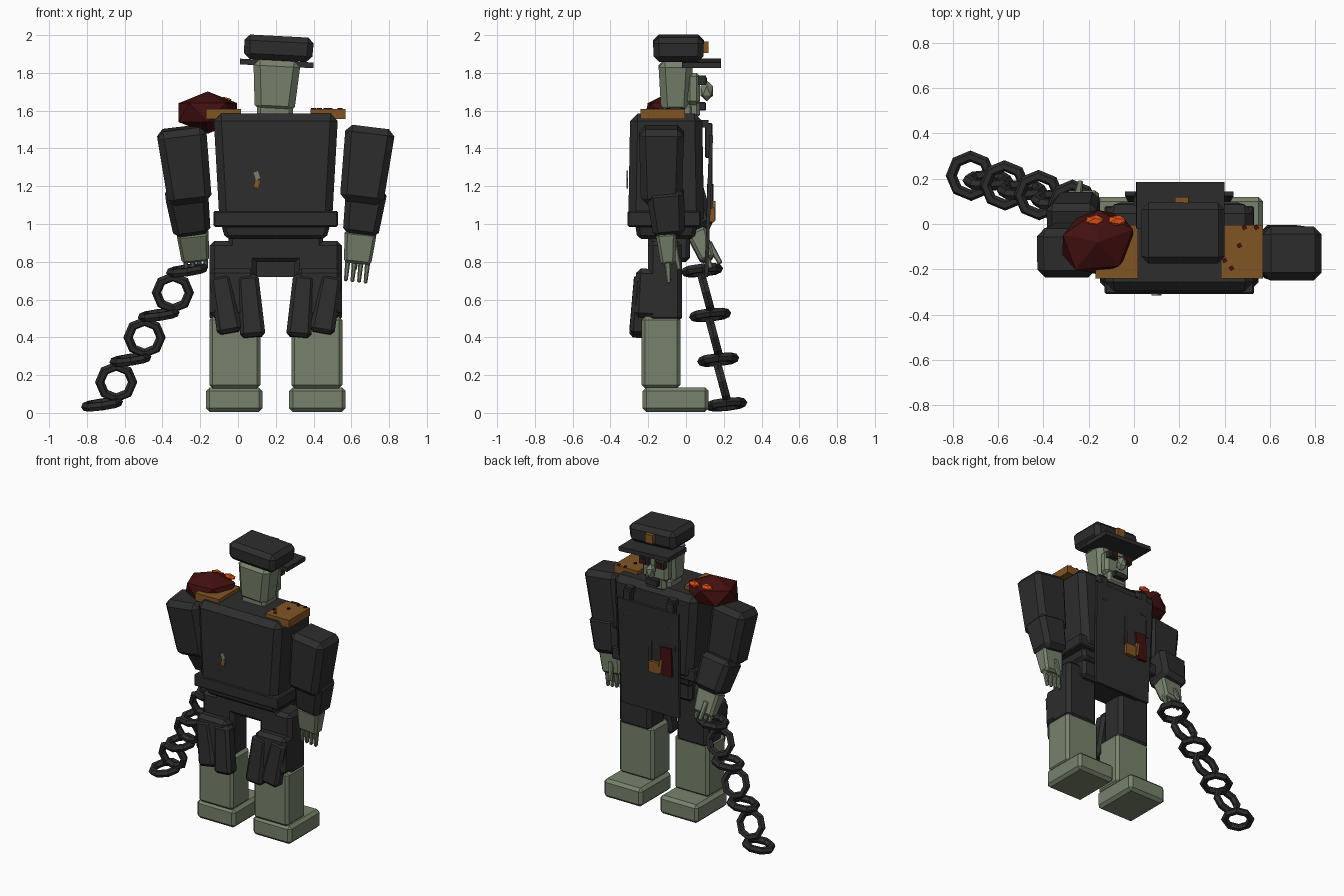
import bpy, bmesh, math
from mathutils import Matrix, Vector, Euler

if "Cube" in bpy.data.objects:
    bpy.data.objects.remove(bpy.data.objects["Cube"])


def material(name, rgb):
    m = bpy.data.materials.new(name)
    m.use_nodes = True
    m.diffuse_color = (*rgb, 1)
    bsdf = m.node_tree.nodes["Principled BSDF"]
    bsdf.inputs["Base Color"].default_value = (*rgb, 1)
    bsdf.inputs["Roughness"].default_value = 0.9
    return m


DARK = material("charcoal cloth", (0.026, 0.026, 0.026))
SKIN = material("grey green", (0.185, 0.225, 0.15))
BRASS = material("dull brass", (0.22, 0.09, 0.018))
RED = material("dark red", (0.055, 0.005, 0.005))
GLOW = material("glowing orange", (0.75, 0.08, 0.006))


def finish(bm, name, mat, loc=(0, 0, 0), rot=(0, 0, 0)):
    mesh = bpy.data.meshes.new(name)
    bm.to_mesh(mesh)
    bm.free()
    mesh.materials.append(mat)
    ob = bpy.data.objects.new(name, mesh)
    ob.location = loc
    ob.rotation_euler = [math.radians(a) for a in rot]
    bpy.context.collection.objects.link(ob)
    return ob


def box(name, mat, x, y, z, rot=(0, 0, 0), bevel=0.0, bottom=(1, 1), top=(1, 1)):
    """Box from (min, max) ranges, with scaled ends and a flat chamfer."""
    bm = bmesh.new()
    bmesh.ops.create_cube(bm, size=1)
    size = [r[1] - r[0] for r in (x, y, z)]
    for v in bm.verts:
        s = top if v.co.z > 0 else bottom
        v.co = Vector((v.co.x * size[0] * s[0], v.co.y * size[1] * s[1], v.co.z * size[2]))
    if bevel:
        bmesh.ops.bevel(bm, geom=bm.edges[:], offset=bevel, segments=1, affect='EDGES')
    return finish(bm, name, mat, [(r[0] + r[1]) / 2 for r in (x, y, z)], rot)


def blob(name, mat, loc, size, rot=(0, 0, 0), detail=1):
    bm = bmesh.new()
    bmesh.ops.create_icosphere(bm, subdivisions=detail, radius=1, matrix=Matrix.Diagonal((*size, 1)))
    return finish(bm, name, mat, loc, rot)


def link(name, loc, rot):
    """Octagonal chain ring."""
    bpy.ops.mesh.primitive_torus_add(major_segments=8, minor_segments=6, major_radius=0.087,
                                     minor_radius=0.025, location=loc,
                                     rotation=[math.radians(a) for a in rot])
    ob = bpy.context.object
    ob.name = name
    ob.data.materials.append(DARK)


CX = 0.2  # centre line of the body

# Torso, belt and pelvis
box("torso", DARK, (-0.13, 0.53), (-0.31, 0.1), (0.99, 1.585), bevel=0.04, bottom=(0.9, 0.98), top=(1, 0.93))
box("belt", DARK, (-0.13, 0.53), (-0.31, 0.08), (0.985, 1.07), bevel=0.008)
box("coat_hem", DARK, (-0.09, 0.49), (-0.27, 0.06), (0.92, 1.0), bevel=0.02, bottom=(0.92, 0.92))
box("pelvis", DARK, (-0.05, 0.45), (-0.2, 0.02), (0.8, 0.95), bevel=0.02)
box("back_tag_top", SKIN, (0.085, 0.115), (-0.315, -0.306), (1.235, 1.28), rot=(0, -20, 0))
box("back_tag_bottom", BRASS, (0.085, 0.115), (-0.315, -0.306), (1.19, 1.235), rot=(0, 15, 0))

# Apron with straps, buckle and red pouch
box("apron", DARK, (-0.04, 0.44), (0.11, 0.13), (0.72, 1.47), rot=(-2, 0, 0), bottom=(0.94, 1))
for side in (-1, 1):
    sx = CX + side * 0.17
    box("apron_strap", DARK, (sx - 0.03, sx + 0.03), (0.1, 0.14), (1.35, 1.535), bevel=0.006)
    box("strap_over_shoulder", DARK, (sx - 0.03, sx + 0.03), (-0.02, 0.12), (1.51, 1.55))
box("hanging_cord", DARK, (0.175, 0.195), (0.125, 0.14), (1.08, 1.42))
box("hanging_cord_short", DARK, (-0.01, 0.01), (0.125, 0.14), (1.2, 1.42))
box("buckle", BRASS, (0.11, 0.19), (0.11, 0.15), (1.01, 1.09))
box("pouch", RED, (0.01, 0.1), (0.11, 0.145), (1.01, 1.21), rot=(0, 4, 0), bottom=(0.8, 1))
box("pouch_clasp", BRASS, (0.085, 0.105), (0.12, 0.155), (1.02, 1.12), rot=(0, -8, 0))

# Legs: boots, shins, thighs and coat flaps
for side, word in ((-1, "right"), (1, "left")):
    lx = CX + side * 0.22

    def span(offset, half):
        c = lx + side * offset
        return (c - half, c + half)

    box(word + "_boot", SKIN, span(0, 0.15), (-0.23, 0.12), (0.005, 0.135), bevel=0.02)
    box(word + "_shin", SKIN, span(-0.003, 0.135), (-0.235, -0.03), (0.13, 0.51), bevel=0.018)
    box(word + "_thigh", DARK, span(0.005, 0.125), (-0.2, -0.02), (0.48, 0.91), bevel=0.025)
    box(word + "_thigh_wrap", DARK, span(0.01, 0.12), (-0.27, -0.03), (0.5, 0.76), rot=(-3, 0, 0), bevel=0.025)
    for offset, drop in ((0.05, 0.42), (-0.085, 0.4)):
        box(word + "_coat_flap", DARK, span(offset, 0.067), (-0.29, -0.19), (drop, 0.73),
            rot=(-4, -side * (10 if offset > 0 else 5) * -1, 0), bevel=0.02, top=(0.85, 0.9))

# Arms
box("left_upper_arm", DARK, (0.545, 0.81), (-0.25, -0.01), (1.11, 1.515), rot=(0, 7, 0),
    bevel=0.035, bottom=(0.87, 0.9))
box("left_forearm", DARK, (0.555, 0.775), (-0.2, 0.0), (0.94, 1.19), rot=(5, 8, 0), bevel=0.03, bottom=(0.85, 0.85))
box("right_upper_arm", DARK, (-0.41, -0.145), (-0.22, 0.0), (1.11, 1.51), rot=(6, -7, 0),
    bevel=0.035, bottom=(0.87, 0.9))
box("right_forearm", DARK, (-0.375, -0.145), (-0.08, 0.13), (0.95, 1.19), rot=(20, -8, 0),
    bevel=0.03, bottom=(0.85, 0.85))


def hand(word, loc, rot, curl):
    """Tapered palm with four fingers and a thumb, hung from the wrist."""
    parts = [box(word + "_palm", SKIN, (-0.085, 0.085), (-0.055, 0.055), (-0.15, 0.02), bevel=0.015,
                 bottom=(0.85, 0.7))]
    for i in range(4):
        fx = -0.052 + i * 0.035
        parts.append(box(word + "_finger", SKIN, (fx - 0.014, fx + 0.014), (-0.02, 0.015),
                         (-0.25 + curl, -0.13), bevel=0.006, bottom=(0.7, 0.7)))
    parts.append(box(word + "_thumb", SKIN, (-0.03, 0.005), (0.03, 0.065), (-0.19, -0.06),
                     rot=(8, 0, 0), bevel=0.006, bottom=(0.7, 0.7)))
    turn = Matrix.Translation(loc) @ Euler([math.radians(a) for a in rot]).to_matrix().to_4x4()
    for p in parts:
        p.matrix_world = turn @ Matrix.LocRotScale(p.location, p.rotation_euler, None)


hand("left", (0.648, -0.105, 0.94), (4, 6, 0), 0)
hand("right", (-0.24, 0.06, 0.945), (22, -6, 0), 0.05)

# Chain held in the right hand: flat and upright links alternate
start, end = Vector((-0.27, 0.085, 0.755)), Vector((-0.72, 0.213, 0.045))
for i in range(7):
    upright = i % 2 == 1
    link("chain_link", start.lerp(end, i / 6), (105, 0, 0) if upright else (6, -8, 0))

# Head and face
box("neck", SKIN, (0.1, 0.29), (-0.12, 0.04), (1.54, 1.64), bevel=0.02)
box("head", SKIN, (0.07, 0.33), (-0.15, 0.04), (1.59, 1.87), rot=(0, 3, 0), bevel=0.035,
    bottom=(0.8, 0.8), top=(0.97, 0.97))
box("jaw", SKIN, (0.12, 0.28), (-0.02, 0.075), (1.56, 1.66), bevel=0.02)
box("face", SKIN, (0.1, 0.3), (0.0, 0.075), (1.63, 1.8), bevel=0.02)
blob("nose", SKIN, (CX, 0.11, 1.705), (0.035, 0.04, 0.055))
box("mouth", DARK, (0.15, 0.25), (0.06, 0.105), (1.6, 1.645), bevel=0.005)
for side in (-1, 1):
    ex = CX + side * 0.06
    box("eye_socket", DARK, (ex - 0.035, ex + 0.035), (0.065, 0.105), (1.735, 1.785))
    box("eye", RED, (ex - 0.02, ex + 0.02), (0.1, 0.11), (1.745, 1.775))

# Peaked cap
box("cap_crown", DARK, (0.03, 0.4), (-0.175, 0.095), (1.865, 1.995), rot=(0, 3, 0), bevel=0.03, bottom=(0.97, 0.97))
box("cap_peak", DARK, (0.01, 0.4), (-0.02, 0.185), (1.835, 1.865), rot=(0, 3, 0))
box("cap_badge", BRASS, (0.18, 0.24), (0.093, 0.12), (1.905, 1.965))

# Shoulder boards and the spiked growth with glowing eyes
for x0 in (-0.17, 0.383):
    box("shoulder_board", BRASS, (x0, x0 + 0.187), (-0.24, -0.005), (1.555, 1.61))
for x, y in ((0.4, -0.16), (0.465, -0.095), (0.487, -0.015), (0.54, -0.015), (0.43, -0.195)):
    box("red_spot", RED, (x - 0.01, x + 0.01), (y - 0.01, y + 0.01), (1.608, 1.615), rot=(0, 0, 30))
blob("shoulder_growth", RED, (-0.16, -0.08, 1.59), (0.185, 0.155, 0.112), rot=(0, 0, 20))
for x in (-0.175, -0.075):
    blob("growth_eye", GLOW, (x, 0.015, 1.652), (0.045, 0.025, 0.022), rot=(-25, 0, 0))
